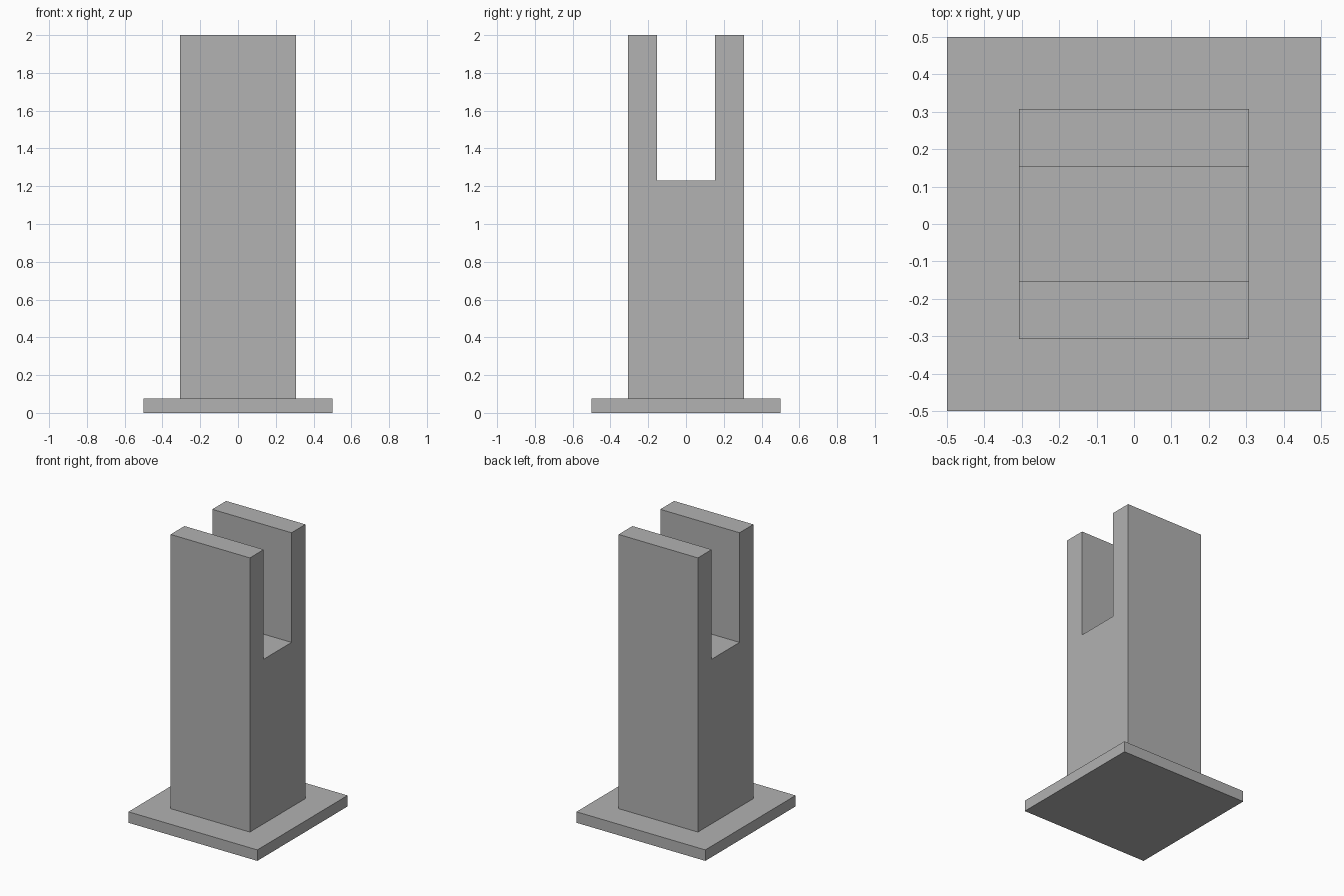
import bpy
import bmesh

if "Cube" in bpy.data.objects:
    bpy.data.objects.remove(bpy.data.objects["Cube"], do_unlink=True)

GREY = (0.445, 0.445, 0.445, 1.0)
grey = bpy.data.materials.new("plain grey")
grey.use_nodes = True
grey.diffuse_color = GREY
grey.node_tree.nodes["Principled BSDF"].inputs["Base Color"].default_value = GREY


def extrude_profile(name, half_profile, half_width):
    """Mirror a (y, z) half profile across y = 0 and extrude it along x."""
    outline = half_profile + [(-y, z) for y, z in reversed(half_profile)]
    bm = bmesh.new()
    face = bm.faces.new([bm.verts.new((-half_width, y, z)) for y, z in outline])
    result = bmesh.ops.extrude_face_region(bm, geom=[face])
    moved = [v for v in result["geom"] if isinstance(v, bmesh.types.BMVert)]
    bmesh.ops.translate(bm, verts=moved, vec=(2 * half_width, 0, 0))
    bmesh.ops.recalc_face_normals(bm, faces=bm.faces)
    mesh = bpy.data.meshes.new(name)
    bm.to_mesh(mesh)
    bm.free()
    mesh.materials.append(grey)
    obj = bpy.data.objects.new(name, mesh)
    bpy.context.collection.objects.link(obj)
    return obj


base_top = 0.077
base_half = 0.5
post_half = 0.3075
slot_half = 0.154
slot_floor = 1.231
post_top = 2.0

# Square foot plate
extrude_profile("base_plate", [(base_half, 0), (base_half, base_top)], base_half)

# Square post with an open slot running left to right through its top
extrude_profile("slotted_post", [
    (post_half, base_top), (post_half, post_top),
    (slot_half, post_top), (slot_half, slot_floor),
], post_half)
